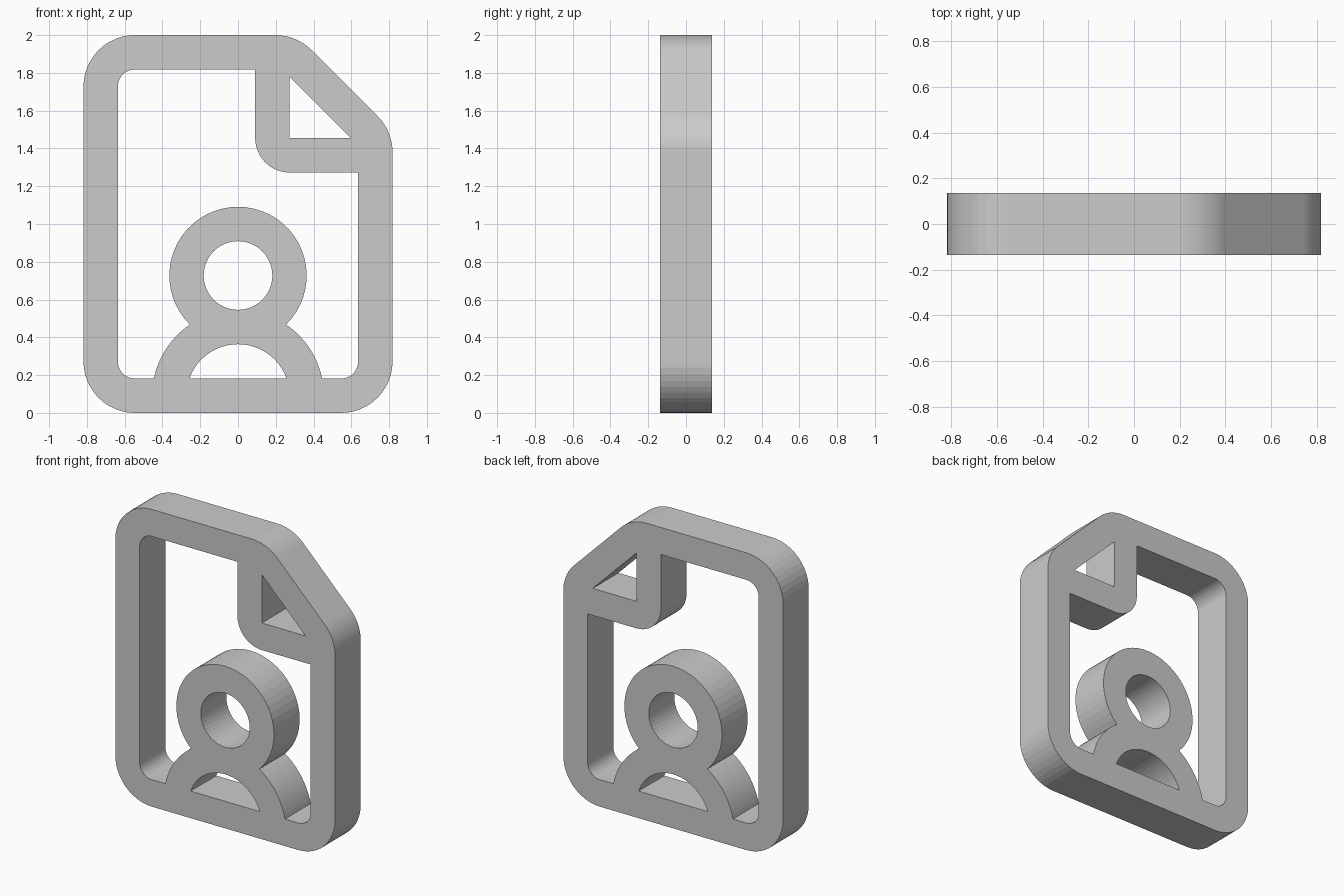
import bpy
import bmesh
from math import sin, cos, asin, atan2, radians, degrees, sqrt, pi
from mathutils import Matrix

if "Cube" in bpy.data.objects:
    bpy.data.objects.remove(bpy.data.objects["Cube"])

U = 2 / 22        # drawing unit: the icon is 18 x 22 units with a stroke of 2
DEPTH = 3 * U


def arc(cx, cz, r, start, end, n=12):
    """Points on an arc, angles in degrees."""
    return [(cx + r * cos(radians(start + (end - start) * i / n)),
             cz + r * sin(radians(start + (end - start) * i / n)))
            for i in range(n + 1)]


# Page outline: three round corners and a chamfered top right
k = 25.414 - 3 * sqrt(2)          # line of the two chamfer arc centres
outline = (arc(-6, 3, 3, 180, 270) + arc(6, 3, 3, 270, 360)
           + arc(6, k - 6, 3, 0, 45) + arc(k - 19, 19, 3, 45, 90)
           + arc(-6, 19, 3, 90, 180))

# Person: head ring and shoulder arch, meeting at (2.8, neck)
neck = 72 / 14
foot_a = degrees(asin(1 / 5))                     # arch meets the bottom bar
neck_a = degrees(atan2(neck - 1, 2.8))            # arch meets the head
head_a = degrees(atan2(neck - 8, 2.8))            # head meets the arch
person = (arc(0, 1, 5, 180 - foot_a, 180 - neck_a)
          + arc(0, 8, 4, 180 - head_a, head_a, 40)[1:-1]
          + arc(0, 1, 5, neck_a, foot_a))

# Page opening, running around the person and the folded corner
opening = (arc(-6, 3, 1, 180, 270) + person + arc(6, 3, 1, 270, 360)
           + [(7, 14)] + arc(3, 16, 2, 270, 180) + [(1, 20)]
           + arc(-6, 19, 1, 90, 180))

# Remaining holes: fold triangle, head, and under the shoulders
fold_hole = [(3, 16), (6.586, 16), (3, 19.586)]
head_hole = arc(0, 8, 2, 0, 360, 48)[:-1]
hole_a = degrees(asin(1 / 3))
shoulder_hole = arc(0, 1, 3, hole_a, 180 - hole_a, 24)

# Filled and extruded 2D profile
curve = bpy.data.curves.new("profile", 'CURVE')
curve.dimensions = '2D'
curve.fill_mode = 'BOTH'
curve.extrude = DEPTH / 2
for loop in (outline, opening, fold_hole, head_hole, shoulder_hole):
    spline = curve.splines.new('POLY')
    spline.points.add(len(loop) - 1)
    for point, (x, z) in zip(spline.points, loop):
        point.co = (x * U, z * U, 0, 1)
    spline.use_cyclic_u = True
helper = bpy.data.objects.new("profile", curve)
bpy.context.collection.objects.link(helper)
bpy.context.view_layer.update()

# Solid mesh, stood upright and welded
mesh = bpy.data.meshes.new_from_object(
    helper.evaluated_get(bpy.context.evaluated_depsgraph_get()))
bpy.data.objects.remove(helper)
bm = bmesh.new()
bm.from_mesh(mesh)
bmesh.ops.rotate(bm, verts=bm.verts, matrix=Matrix.Rotation(pi / 2, 3, 'X'))
bmesh.ops.remove_doubles(bm, verts=bm.verts, dist=1e-4)
bmesh.ops.recalc_face_normals(bm, faces=bm.faces)
for face in bm.faces:
    face.smooth = False
bm.to_mesh(mesh)
bm.free()
mesh.name = "profile_page"
page = bpy.data.objects.new("profile_page", mesh)
bpy.context.collection.objects.link(page)
